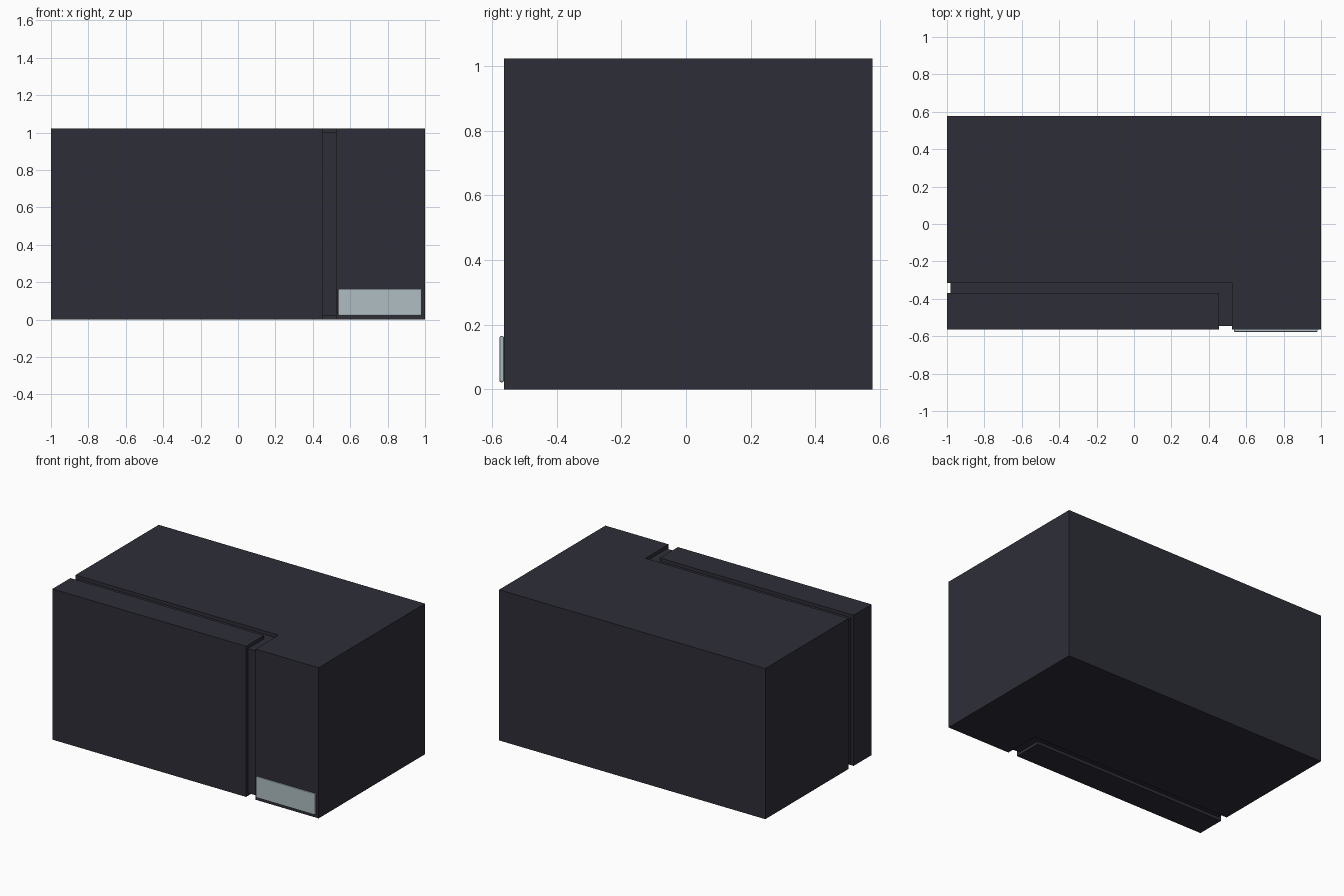
import bpy, bmesh

if "Cube" in bpy.data.objects:
    bpy.data.objects.remove(bpy.data.objects["Cube"])


def material(name, rgb):
    m = bpy.data.materials.new(name)
    m.diffuse_color = (*rgb, 1)
    m.use_nodes = True
    m.node_tree.nodes["Principled BSDF"].inputs["Base Color"].default_value = m.diffuse_color
    return m


dark = material("dark charcoal", (0.027, 0.027, 0.039))
pale = material("pale grey blue", (0.43, 0.51, 0.54))


def prism(name, outline, z0, z1, mat):
    """Extrude a counter-clockwise xy outline from z0 to z1."""
    bm = bmesh.new()
    face = bm.faces.new([bm.verts.new((x, y, z0)) for x, y in outline])
    top = bmesh.ops.extrude_face_region(bm, geom=[face])
    for v in top["geom"]:
        if isinstance(v, bmesh.types.BMVert):
            v.co.z = z1
    bmesh.ops.recalc_face_normals(bm, faces=bm.faces)
    me = bpy.data.meshes.new(name)
    bm.to_mesh(me)
    bm.free()
    me.materials.append(mat)
    ob = bpy.data.objects.new(name, me)
    bpy.context.collection.objects.link(ob)
    return ob


def box(name, x0, x1, y0, y1, z0, z1, mat):
    return prism(name, [(x0, y0), (x1, y0), (x1, y1), (x0, y1)], z0, z1, mat)


H, FRONT, BACK = 1.023, -0.563, 0.577

# L-shaped oven housing: rear body plus control column on the right
prism("housing", [(-1, -0.315), (0.525, -0.315), (0.525, FRONT),
                  (1, FRONT), (1, BACK), (-1, BACK)], 0, H, dark)

# Door slab on the front left
box("door", -1, 0.455, FRONT, -0.37, 0, H, dark)

# Recessed fillers forming the floor of the seam around the door
box("rear_seam", -0.98, 0.525, -0.37, -0.315, 0.02, 1.0, dark)
box("side_seam", 0.455, 0.525, -0.545, -0.37, 0.02, 1.0, dark)

# Push button with softened edges
button = box("door_button", 0.535, 0.982, -0.577, FRONT, 0.022, 0.165, pale)
bev = button.modifiers.new("edge", "BEVEL")
bev.width = 0.005
bev.segments = 2
